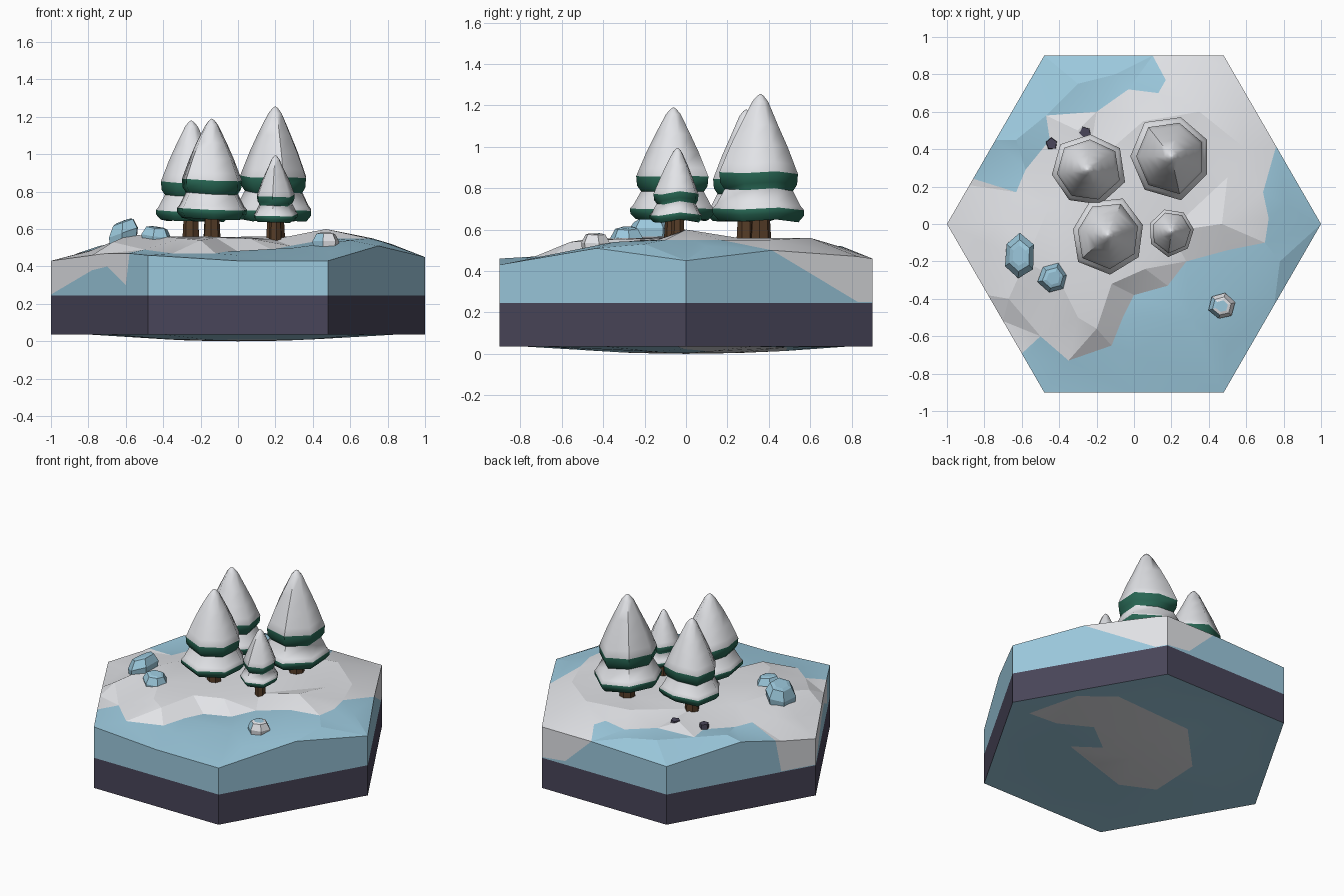
import bpy, bmesh, math, random
from mathutils import Vector
from mathutils.geometry import delaunay_2d_cdt

if "Cube" in bpy.data.objects:
    bpy.data.objects.remove(bpy.data.objects["Cube"])

random.seed(4)


def material(name, col):
    m = bpy.data.materials.new(name)
    m.diffuse_color = (*col, 1)
    m.use_nodes = True
    m.node_tree.nodes["Principled BSDF"].inputs["Base Color"].default_value = m.diffuse_color
    return m


SNOW = material("snow white", (0.76, 0.77, 0.80))
ICE = material("ice blue", (0.33, 0.58, 0.72))
STONE = material("dark stone", (0.066, 0.06, 0.1))
GREEN = material("fir green", (0.02, 0.13, 0.085))
BARK = material("bark brown", (0.09, 0.045, 0.02))


def make(name, verts, faces, idx, mats, angle=0):
    """Mesh object from welded faces with one material index per face."""
    me = bpy.data.meshes.new(name)
    me.from_pydata(verts, [], faces)
    for m in mats:
        me.materials.append(m)
    for p, i in zip(me.polygons, idx):
        p.material_index = i
    bm = bmesh.new()
    bm.from_mesh(me)
    bmesh.ops.remove_doubles(bm, verts=bm.verts, dist=1e-4)
    bm.to_mesh(me)
    bm.free()
    ob = bpy.data.objects.new(name, me)
    bpy.context.collection.objects.link(ob)
    if angle:
        bpy.ops.object.select_all(action='DESELECT')
        ob.select_set(True)
        bpy.context.view_layer.objects.active = ob
        bpy.ops.object.shade_smooth_by_angle(angle=math.radians(angle))
    return ob


def inside(x, y, poly):
    hit = False
    for (ax, ay), (bx, by) in zip(poly, poly[1:] + poly[:1]):
        if (ay > y) != (by > y) and x < ax + (y - ay) / (by - ay) * (bx - ax):
            hit = not hit
    return hit


def triangulate(rim, lines, loose):
    """Constrained triangles inside the rim, following the given lines."""
    pts, edges = list(rim), []
    for ln in lines:
        edges += [(len(pts) + i, len(pts) + i + 1) for i in range(len(ln) - 1)]
        pts += ln
    pts += loose
    v, _, f, orig, _, _ = delaunay_2d_cdt(
        [Vector(p[:2]) for p in pts], edges, [list(range(len(rim)))], 1, 1e-4)
    zs = [pts[o[0]][2] if o else 0.5 for o in orig]
    out = []
    for t in f:
        a, b, c = (v[i] for i in t[:3])
        t = list(t)
        out.append(t if (b - a).cross(c - a) > 0 else t[::-1])
    return [(p.x, p.y, z) for p, z in zip(v, zs)], out


# rim of the hexagon: x, side (-1 front, 1 back), top z, lower edge of snow z
RIM = [(-1, -1, .43, .25), (-.78, -1, .46, .38), (-.7, -1, .47, .40),
       (-.66, -1, .47, .36), (-.6, -1, .47, .30), (-.58, -1, .47, .47),
       (-.48, -1, .46, .46), (0, -1, .43, .43), (.48, -1, .43, .43),
       (.75, -1, .51, .51), (1, 1, .45, .45), (.76, 1, .50, .50),
       (.52, 1, .47, .25), (.48, 1, .46, .25), (.3, 1, .46, .27),
       (.1, 1, .46, .46), (-.48, 1, .44, .44), (-.74, 1, .51, .51),
       (-.86, 1, .47, .47), (-.88, 1, .46, .25)]
RIM = [(x, s * min(.9, (1 - abs(x)) * .9 / .52), z, d) for x, s, z, d in RIM]
rim3 = [r[:3] for r in RIM]

# snow borders across the top
back = [RIM[18][:3], (-.63, .17, .51), (-.58, .29, .51), (-.45, .45, .52), (-.47, .58, .52),
        (-.2, .6, .52), (-.03, .72, .51), (.13, .7, .52), (.17, .77, .51), RIM[15][:3]]
front = [RIM[11][:3], (.69, .17, .55), (.72, .03, .55), (.7, -.1, .55), (.5, -.14, .55),
         (.28, -.2, .51), (.18, -.33, .49), (0, -.38, .48), (-.06, -.5, .48),
         (-.12, -.65, .47), (-.35, -.73, .47), (-.5, -.6, .49), RIM[4][:3]]
# hilltops, ridges and hollows
hills = [(-.8, -.1, .48), (-.58, -.2, .57), (-.4, -.3, .56), (-.3, -.5, .55),
         (-.25, .29, .55), (-.15, -.05, .56), (.2, .37, .55), (.19, -.04, .545),
         (.47, 0, .6), (.5, .25, .56), (.35, .6, .56), (-.45, .1, .56),
         (-.12, -.32, .555), (.3, -.5, .5), (.6, -.35, .54), (.78, -.2, .53),
         (.5, -.65, .48), (0, -.7, .46), (.82, .1, .52), (-.3, .75, .52),
         (-.63, .45, .53), (-.1, .8, .5), (.06, -.24, .55), (-.2, -.56, .54),
         (.6, .4, .55), (.05, .55, .56), (-.3, .5, .55), (-.67, -.4, .53), (-.7, .02, .51)]
snow_area = [p[:2] for p in back + rim3[14:11:-1] + front + rim3[3::-1] + [rim3[19]]]

# ground top and upper walls
verts, faces = triangulate(rim3, [back, front], hills)
idx = []
for f in faces:
    cx, cy = (sum(verts[i][k] for i in f) / 3 for k in (0, 1))
    idx.append(0 if inside(cx, cy, snow_area) else 1)
MID, LOW = .245, .035


def wall(verts, faces, idx, a, b, la, ha, lb, hb, mat):
    if ha - la < 1e-4 and hb - lb < 1e-4:
        return
    q = [(*a, la), (*b, lb)]
    if hb - lb > 1e-4:
        q.append((*b, hb))
    if ha - la > 1e-4:
        q.append((*a, ha))
    n = len(verts)
    verts.extend(q)
    faces.append(list(range(n, n + len(q))))
    idx.append(mat)


sv, sf, si = [], [], []
for p, q in zip(RIM, RIM[1:] + RIM[:1]):
    a, b = p[:2], q[:2]
    wall(verts, faces, idx, a, b, p[3], p[2], q[3], q[2], 0)
    wall(verts, faces, idx, a, b, MID, p[3], MID, q[3], 1)
    wall(sv, sf, si, a, b, LOW, MID, LOW, MID, 0)
make("snowy_ground", verts, faces, idx, [SNOW, ICE], 12)
make("stone_base", sv, sf, si, [STONE])

# shallow domed underside with a pale patch
patch = [(.83, -.04), (.74, .32), (.54, .49), (-.04, .48), (-.36, .145), (-.38, -.23),
         (-.15, -.33), (.39, -.16), (.23, -.03), (.43, .12), (.63, -.01)]


def dome(x, y):
    return (x, y, LOW * min(1, (x * x + y * y) / .6))


ring = [dome(r * math.cos(a * math.pi / 6), r * math.sin(a * math.pi / 6))
        for r in (.25, .78) for a in range(12)] + [(0, 0, 0)]
loop = [dome(*p) for p in patch]
uv, uf = triangulate([(x, y, LOW) for x, y, z in rim3], [loop + loop[:1]], ring)
ui = [0 if inside(*(sum(uv[i][k] for i in f) / 3 for k in (0, 1)), patch) else 1 for f in uf]
make("underside", uv, [f[::-1] for f in uf], ui, [SNOW, ICE], 28)


def loft(name, x, y, rings, sides, mats, idx, wobble=0, hem=0, angle=0, sx=1, sy=1):
    """Rings of (radius, z) joined up the axis; idx gives the colour of each band."""
    turn = random.uniform(0, 6.28)
    rad = [1 + random.uniform(-wobble, wobble) for _ in range(sides)]
    lift = [random.uniform(-hem, hem) for _ in range(sides)]
    v, f, fi = [], [], []
    for r, z in rings:
        for k in range(sides):
            a = turn + math.tau * k / sides
            v.append((x + sx * r * rad[k] * math.cos(a), y + sy * r * rad[k] * math.sin(a),
                      z + (lift[k] if r > 0.06 else 0)))
    for j in range(len(rings) - 1):
        for k in range(sides):
            l = (k + 1) % sides
            f.append([j * sides + k, j * sides + l, (j + 1) * sides + l, (j + 1) * sides + k])
            fi.append(idx[j])
    f.append(list(range((len(rings) - 1) * sides, len(rings) * sides)))
    fi.append(idx[-1])
    return make(name, v, f, fi, mats, angle)


# fir trees: green skirts under overhanging caps of snow
FIR = [(.02, .06), (.85, 0), (.97, .05), (.98, .095), (.9, .13), (.73, .25), (.82, .3),
       (.84, .385), (.76, .46), (.61, .6), (.41, .76), (.17, .94), (.07, .985), (.01, 1)]
BANDS = [0, 0, 0, 1, 1, 0, 0, 1, 1, 1, 1, 1, 1]
TREES = [(-.25, .29, .205, .65, 1.18, .045), (-.14, -.06, .205, .65, 1.19, .045),
         (.2, .36, .23, .65, 1.255, .05), (.2, -.04, .132, .64, .995, .034)]
for n, (x, y, R, z0, z1, tr) in enumerate(TREES, 1):
    loft(f"fir_tree_{n}", x, y, [(r * R, z0 + t * (z1 - z0)) for r, t in FIR], 7,
         [GREEN, SNOW], BANDS, .07, .014 * R / .2, 55)
    loft(f"trunk_{n}", x, y, [(tr * 1.1, .5), (tr * .85, z0 + .06)], 7, [BARK], [0])


# ice boulders: chamfered hexagonal lumps, leaning a little
def boulder(name, x, y, z0, z1, sx, sy, mats, lean=0):
    h = z1 - z0
    ob = loft(name, x, y, [(.92, z0), (1, z0 + .5 * h), (.7, z1 - .06 * h), (.45, z1)],
              6, mats, [0, 0, 0], .08, .004, 0, sx, sy)
    for v in ob.data.vertices:
        v.co.z += lean * (v.co.x - x)
    return ob


boulder("ice_boulder_large", -.615, -.17, .52, .645, .085, .125, [ICE], .35)
boulder("ice_boulder_small", -.43, -.29, .51, .61, .082, .08, [ICE], -.15)
b = boulder("snowy_boulder", .47, -.44, .49, .58, .07, .07, [ICE, SNOW])
for p in b.data.polygons:
    p.material_index = 1 if p.normal.x > -.3 and p.normal.z < .95 else 0

# small stone chips behind the trees
for n, (x, y) in enumerate([(-.26, .49), (-.44, .43)], 1):
    loft(f"stone_chip_{n}", x, y, [(.034, .5), (.03, .553)], 5, [STONE], [0], .1)
